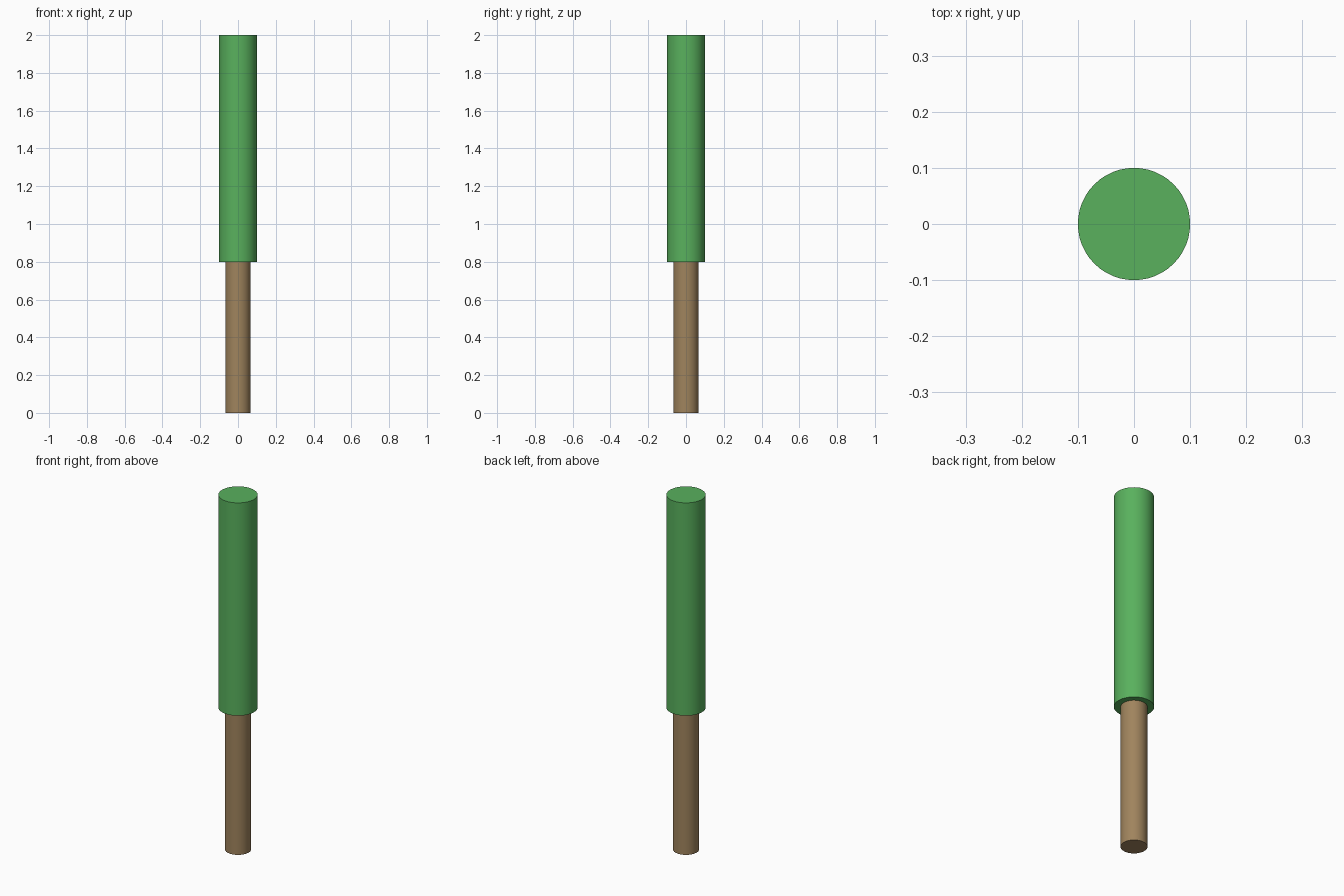
import bpy
import math

if "Cube" in bpy.data.objects:
    bpy.data.objects.remove(bpy.data.objects["Cube"])


def cylinder(name, radius, bottom, top, color):
    bpy.ops.mesh.primitive_cylinder_add(
        vertices=48, radius=radius, depth=top - bottom,
        location=(0, 0, (bottom + top) / 2))
    obj = bpy.context.object
    obj.name = name
    bpy.ops.object.shade_smooth_by_angle(angle=math.radians(30))
    mat = bpy.data.materials.new(name + "_material")
    mat.diffuse_color = color
    mat.use_nodes = True
    mat.node_tree.nodes["Principled BSDF"].inputs["Base Color"].default_value = mat.diffuse_color
    obj.data.materials.append(mat)
    return obj


# Slim brown lower post
cylinder("trunk", 0.0667, 0.0, 0.8, (0.35, 0.23, 0.11, 1))

# Wider green upper column
cylinder("foliage", 0.1, 0.8, 2.0, (0.10, 0.44, 0.11, 1))
